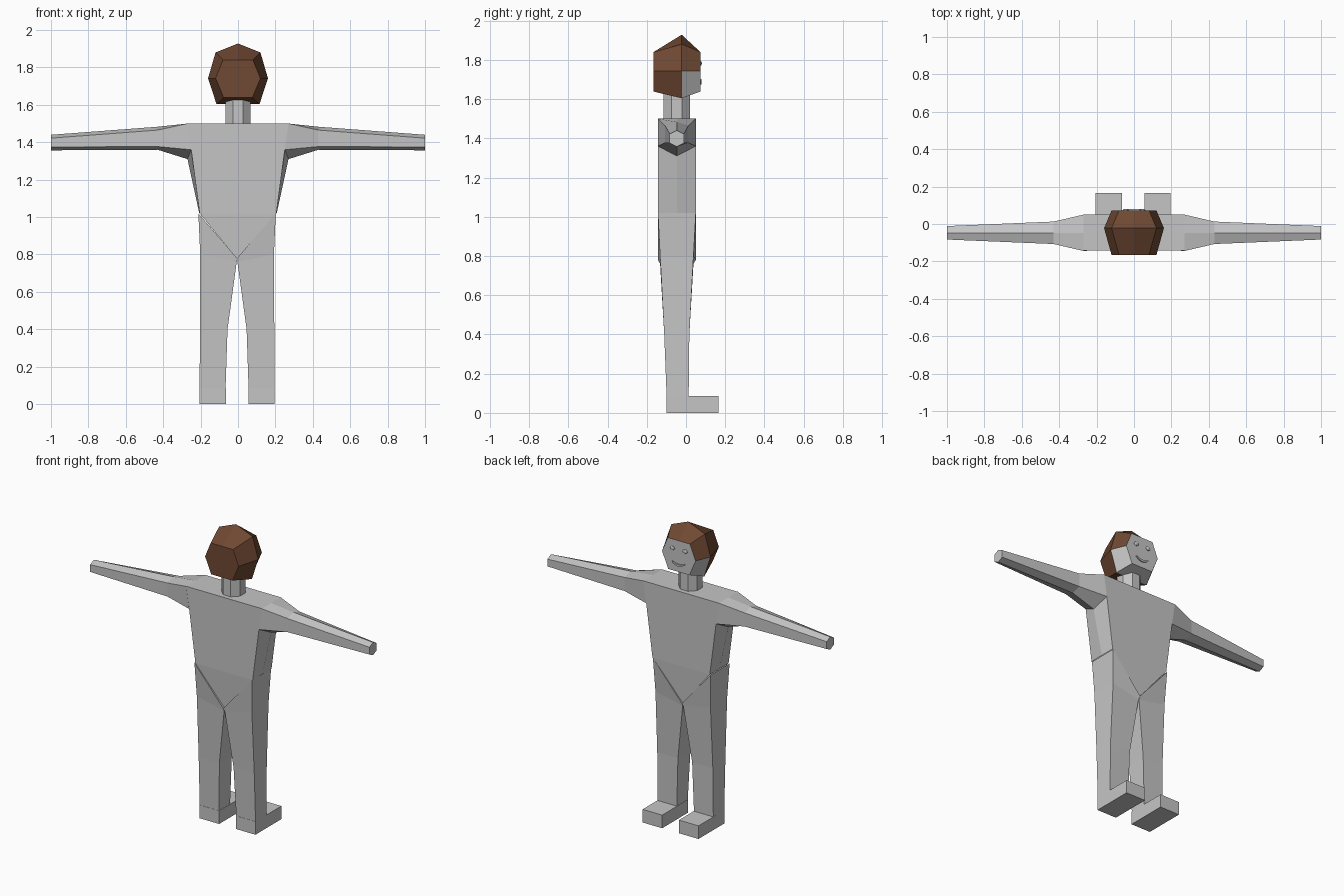
import bpy, bmesh, math
from mathutils import Vector

cube = bpy.data.objects.get("Cube")
if cube:
    bpy.data.objects.remove(cube)


def material(name, rgb):
    m = bpy.data.materials.new(name)
    m.use_nodes = True
    m.diffuse_color = (*rgb, 1)
    m.node_tree.nodes["Principled BSDF"].inputs["Base Color"].default_value = (*rgb, 1)
    return m


GREY = material("grey", (0.56, 0.56, 0.56))
BROWN = material("hair brown", (0.16, 0.066, 0.032))
MID = -0.047  # depth of the body's centre line


def finish(name, bm, mats=(GREY,)):
    bmesh.ops.remove_doubles(bm, verts=bm.verts, dist=0.0005)
    bmesh.ops.recalc_face_normals(bm, faces=bm.faces)
    me = bpy.data.meshes.new(name)
    bm.to_mesh(me)
    bm.free()
    for m in mats:
        me.materials.append(m)
    ob = bpy.data.objects.new(name, me)
    bpy.context.scene.collection.objects.link(ob)
    return ob


def face(bm, pts):
    return bm.faces.new([bm.verts.new(p) for p in pts])


def loft(bm, rings, caps=True):
    loops = [[bm.verts.new(p) for p in r] for r in rings]
    for a, b in zip(loops, loops[1:]):
        for i in range(len(a)):
            j = (i + 1) % len(a)
            bm.faces.new((a[i], a[j], b[j], b[i]))
    if caps:
        bm.faces.new(loops[0])
        bm.faces.new(loops[-1])


# Torso: front and back panels with a ridged side and a V at the crotch
bm = bmesh.new()
BACK, FRONT = -0.143, 0.05
for y, yc in ((BACK, -0.13), (FRONT, 0.04)):
    face(bm, [(-.27, y, 1.5), (.27, y, 1.5), (.25, y, 1.36), (-.25, y, 1.36)])
    face(bm, [(-.25, y, 1.36), (.25, y, 1.36), (.205, y, 1.02), (-.205, y, 1.02)])
    face(bm, [(-.205, y, 1.02), (.205, y, 1.02), (-.003, yc, .775)])
    for s in (-1, 1):
        face(bm, [(s * .25, y, 1.36), (s * .27, MID, 1.31),
                  (s * .207, MID, 1.02), (s * .205, y, 1.02)])
face(bm, [(-.27, BACK, 1.5), (.27, BACK, 1.5), (.27, FRONT, 1.5), (-.27, FRONT, 1.5)])
finish("torso", bm)


# Arms: six-sided, tapering from the shoulder to the wrist
def hexagon(x, half_depth, heights):
    top, upper, lower, bottom = heights
    return [(x, MID, top), (x, MID + half_depth, upper), (x, MID + half_depth, lower),
            (x, MID, bottom), (x, MID - half_depth, lower), (x, MID - half_depth, upper)]


for side, s in (("left", 1), ("right", -1)):
    shoulder = hexagon(s * .27, .097, (1.5, 1.5, 1.36, 1.31))
    for i in (2, 4):
        shoulder[i] = (s * .25, shoulder[i][1], 1.36)
    bm = bmesh.new()
    loft(bm, [shoulder,
              hexagon(s * .43, .06, (1.483, 1.465, 1.377, 1.36)),
              hexagon(s * 1.0, .036, (1.44, 1.422, 1.375, 1.357))])
    finish(side + "_arm", bm)


# Legs: four-sided, each ring given by outer and inner edge, then depth
def leg_ring(s, outer, inner, back, front):
    (xo, zo), (xi, zi) = outer, inner
    return [(s * xo - .005, back, zo), (s * xi - .005, back, zi),
            (s * xi - .005, front, zi), (s * xo - .005, front, zo)]


for side, s in (("left", 1), ("right", -1)):
    bm = bmesh.new()
    loft(bm, [leg_ring(s, (.207, 1.02), (0, .78), BACK, FRONT),
              leg_ring(s, (.197, .8), (.002, .76), -.132, .038),
              leg_ring(s, (.199, .4), (.051, .4), -.111, .017),
              leg_ring(s, (.2, .04), (.063, .04), -.097, .013)])
    finish(side + "_leg", bm)
    # Foot block
    bm = bmesh.new()
    loft(bm, [leg_ring(s, (.2, z), (.06, z), -.1, .165) for z in (0, .085)])
    finish(side + "_foot", bm)

# Neck
bm = bmesh.new()
loft(bm, [[(.072 * math.cos(math.tau * (i + .5) / 8), MID + .072 * math.sin(math.tau * (i + .5) / 8), z)
           for i in range(8)] for z in (1.48, 1.66)])
finish("neck", bm)


# Head: a wide middle ring between two smaller flat caps
def head_ring(y, half):
    pts = half + [(-x, z) for x, z in reversed(half[1:])]
    return [(x, y, z) for x, z in pts]


cap = [(0, 1.84), (.08, 1.84), (.12, 1.742), (.076, 1.638)]
middle = [(0, 1.928), (.12, 1.88), (.16, 1.742), (.115, 1.604)]
bm = bmesh.new()
loft(bm, [head_ring(-.165, cap), head_ring(-.022, middle), head_ring(.073, cap)])
for f in bm.faces:
    c = f.calc_center_median()
    is_face = c.y > .06 or (c.y > -.02 and c.z < 1.742)
    f.material_index = 0 if is_face else 1
finish("head", bm, (GREY, BROWN))

# Eyes: low domes on the face
for side, s in (("left", 1), ("right", -1)):
    bm = bmesh.new()
    bmesh.ops.create_uvsphere(bm, u_segments=10, v_segments=6, radius=1)
    for v in bm.verts:
        v.co = Vector((s * .045 + v.co.x * .017, .073 + v.co.y * .008, 1.782 + v.co.z * .013))
    finish(side + "_eye", bm)

# Mouth: a thin smiling ridge
bm = bmesh.new()
rings = []
for i in range(9):
    t = i / 4 - 1
    x, z, h = .045 * t, 1.682 + .016 * t * t, .003 + .004 * (1 - t * t)
    rings.append([(x, .07, z - h), (x, .08, z - h), (x, .08, z + h), (x, .07, z + h)])
loft(bm, rings)
finish("mouth", bm)
